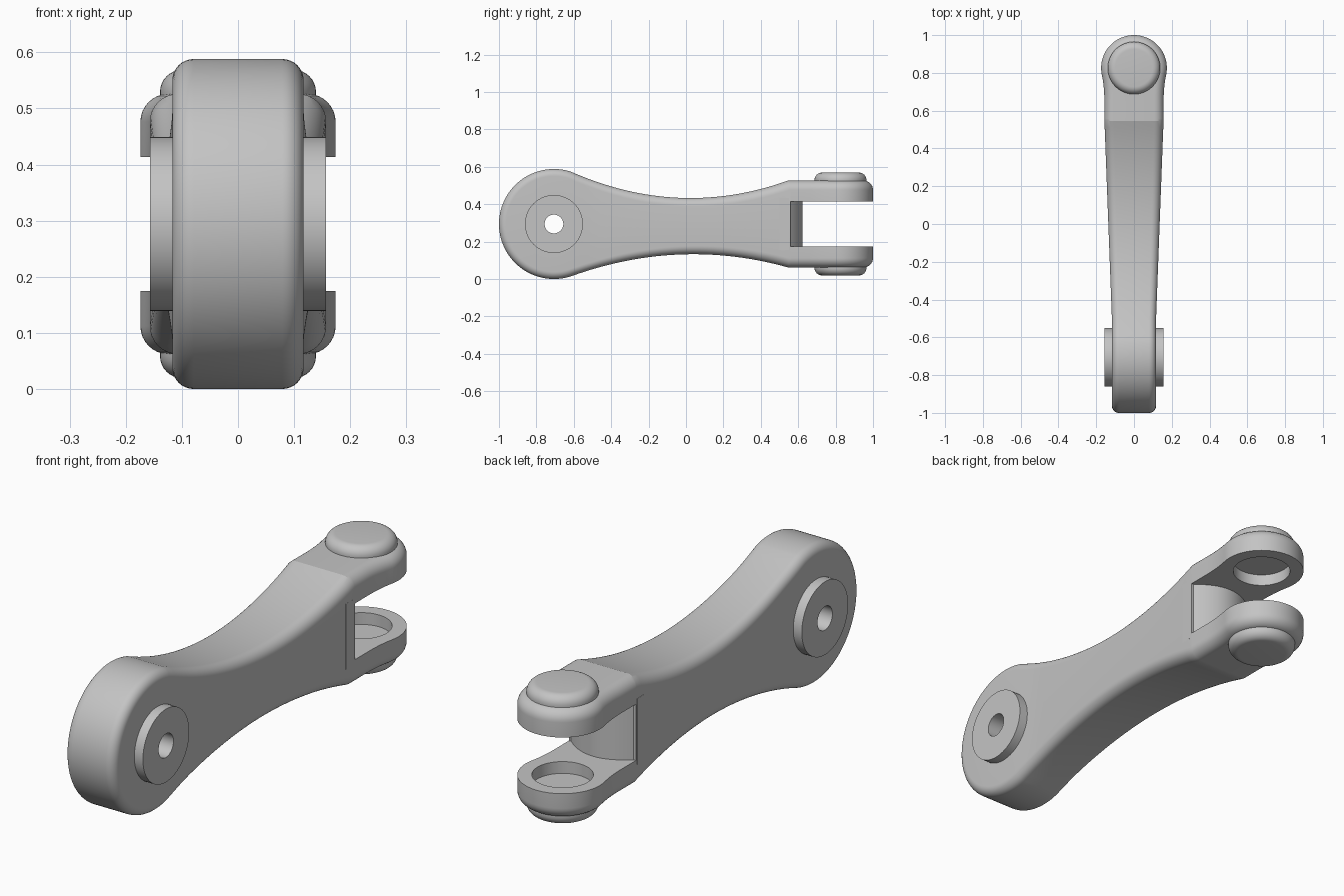
import bpy, bmesh
from math import sin, cos, pi, radians
from mathutils import Vector, Matrix

if "Cube" in bpy.data.objects:
    bpy.data.objects.remove(bpy.data.objects["Cube"], do_unlink=True)

AXIS = 0.294          # height of the centre line
EYE_Y = -0.706        # centre of the round end
PIN_Y = 0.826         # centre of the fork pins
FORK_Y = 0.56         # where the fork starts
FORK_HALF, SLOT_HALF, CAP_HALF = 0.232, 0.119, 0.275
FILLET = [radians(90) * k / 8 for k in range(9)]

metal = bpy.data.materials.new("grey metal")
metal.use_nodes = True
grey = (0.55, 0.55, 0.55, 1)
metal.diffuse_color = grey
metal.node_tree.nodes["Principled BSDF"].inputs["Base Color"].default_value = grey


def make(name, bm):
    bmesh.ops.remove_doubles(bm, verts=bm.verts, dist=1e-5)
    bmesh.ops.recalc_face_normals(bm, faces=bm.faces)
    mesh = bpy.data.meshes.new(name)
    bm.to_mesh(mesh)
    bm.free()
    mesh.materials.append(metal)
    obj = bpy.data.objects.new(name, mesh)
    bpy.context.collection.objects.link(obj)
    return obj


def activate(obj):
    bpy.ops.object.select_all(action='DESELECT')
    obj.select_set(True)
    bpy.context.view_layer.objects.active = obj


def smooth(obj):
    activate(obj)
    bpy.ops.object.shade_smooth_by_angle(angle=radians(17))


def cut(obj, cutter):
    cutter.hide_render = True
    mod = obj.modifiers.new("hole", 'BOOLEAN')
    mod.operation, mod.solver, mod.object = 'DIFFERENCE', 'EXACT', cutter
    activate(obj)
    bpy.ops.object.modifier_apply(modifier=mod.name)
    bpy.data.objects.remove(cutter, do_unlink=True)


def loft(name, loops):
    """Skin a stack of loops; each loop mirrors about its middle, so the caps are strips."""
    bm = bmesh.new()
    rows = [[bm.verts.new(p) for p in loop] for loop in loops]
    n = len(rows[0])
    for a, b in zip(rows, rows[1:]):
        for i in range(n):
            j = (i + 1) % n
            bm.faces.new((a[i], a[j], b[j], b[i]))
    for row in (rows[0], rows[-1]):
        for i in range(n // 2):
            corners = [row[i], row[i + 1], row[n - 2 - i], row[n - 1 - i]]
            bm.faces.new(list(dict.fromkeys(corners)))
    return make(name, bm)


def lathe(name, profile, matrix, closed=False, steps=64):
    """Revolve (radius, height) points about local z."""
    bm = bmesh.new()
    pts = profile + profile[:1] if closed else profile
    verts = [bm.verts.new((r, 0, h)) for r, h in pts]
    edges = [bm.edges.new(pair) for pair in zip(verts, verts[1:])]
    bmesh.ops.spin(bm, geom=verts + edges, cent=(0, 0, 0), axis=(0, 0, 1),
                   angle=2 * pi, steps=steps, use_duplicate=False)
    bm.transform(matrix)
    return make(name, bm)


def inset(points, amounts):
    """Move an open outline to its left by a distance per point."""
    result = []
    for i, p in enumerate(points):
        t = (points[min(i + 1, len(points) - 1)] - points[max(i - 1, 0)]).normalized()
        result.append(p + Vector((-t.y, t.x)) * amounts[i])
    return result


def blend(y, low, high):
    t = min(max((y + 0.5) / (FORK_Y + 0.5), 0), 1)
    return low + (high - low) * t


# Link body: side outline with rounded edges, widening toward the fork
def edge_line(side, waist):
    pts = []
    for k in range(37):
        a = radians(-90 + 3 * k)
        pts.append(Vector((EYE_Y + AXIS * sin(a), AXIS + side * AXIS * cos(a))))
    start, end = pts[-1], Vector((FORK_Y - 0.015, AXIS + side * FORK_HALF))
    sag = waist - (start.y + end.y) / 2
    for k in range(1, 33):
        t = k / 32
        p = start.lerp(end, t)
        p.y += 4 * sag * t * (1 - t)
        pts.append(p)
    return pts + [Vector((FORK_Y, end.y))]


outline = edge_line(1, 0.434)[::-1] + edge_line(-1, 0.131)[1:]
radii = [blend(p.x, 0.038, 0.05) for p in outline]


def body_loop(side, a):
    pts = inset(outline, [r * (1 - cos(a)) for r in radii])
    return [(side * (blend(p.x, 0.117, 0.157) - r * (1 - sin(a))), p.x, p.y)
            for p, r in zip(pts, radii)]


body = loft("link_body", [body_loop(-1, a) for a in FILLET[::-1]]
            + [body_loop(1, a) for a in FILLET])
along_x = Matrix.Translation((0, EYE_Y, AXIS)) @ Matrix.Rotation(pi / 2, 4, 'Y')
cut(body, lathe("bore_cutter", [(0, -0.3), (0.1, -0.3), (0.1, 0.3), (0, 0.3)], along_x))
smooth(body)

# Bushing through the round end
smooth(lathe("bushing", [(0.05, -0.157), (0.155, -0.157), (0.155, 0.157), (0.05, 0.157)],
             along_x, closed=True))

# Bulged wall at the root of the fork
wall = [(0.155, 0.5)] + [(0.157 * cos(a), 0.55 + 0.073 * sin(a) ** 2)
                         for a in (pi * k / 32 for k in range(33))] + [(-0.155, 0.5)]
smooth(loft("fork_root", [[(x, y, AXIS + s * (SLOT_HALF + 0.02)) for x, y in wall]
                          for s in (-1, 1)]))

# Fork prongs: straight sides flowing into a round eye
half = [Vector((0.157, FORK_Y)), Vector((0.157, 0.61))]
for k in range(9):
    a = 0.204 * k / 8
    half.append(Vector((0.802 - 0.645 * cos(a), 0.66 + 0.645 * sin(a))))
for k in range(1, 29):
    a = -0.204 + (pi / 2 + 0.204) * k / 28
    half.append(Vector((0.174 * cos(a), PIN_Y + 0.174 * sin(a))))
plan = half + [Vector((-p.x, p.y)) for p in half[-2::-1]]

for label, side in (("upper", 1), ("lower", -1)):
    levels = [(0, SLOT_HALF)] + [(0.05 * (1 - cos(a)), FORK_HALF - 0.05 * (1 - sin(a)))
                                 for a in FILLET]
    prong = loft(label + "_prong",
                 [[(p.x, p.y, AXIS + side * h) for p in inset(plan, [d] * len(plan))]
                  for d, h in levels])
    place = Matrix.Translation((0, PIN_Y, AXIS)) @ Matrix.Scale(side, 4, (0, 0, 1))
    # Socket in the inner face
    cut(prong, lathe("socket_cutter", [(0, 0.05), (0.118, 0.05),
                                       (0.118, SLOT_HALF + 0.05), (0, SLOT_HALF + 0.05)], place))
    smooth(prong)
    # Rounded cap on the outer face
    cap = [(0, 0.2), (0.139, 0.2)]
    cap += [(0.099 + 0.04 * cos(a), CAP_HALF - 0.04 * (1 - sin(a))) for a in FILLET]
    smooth(lathe(label + "_pin_cap", cap + [(0, CAP_HALF)], place))
